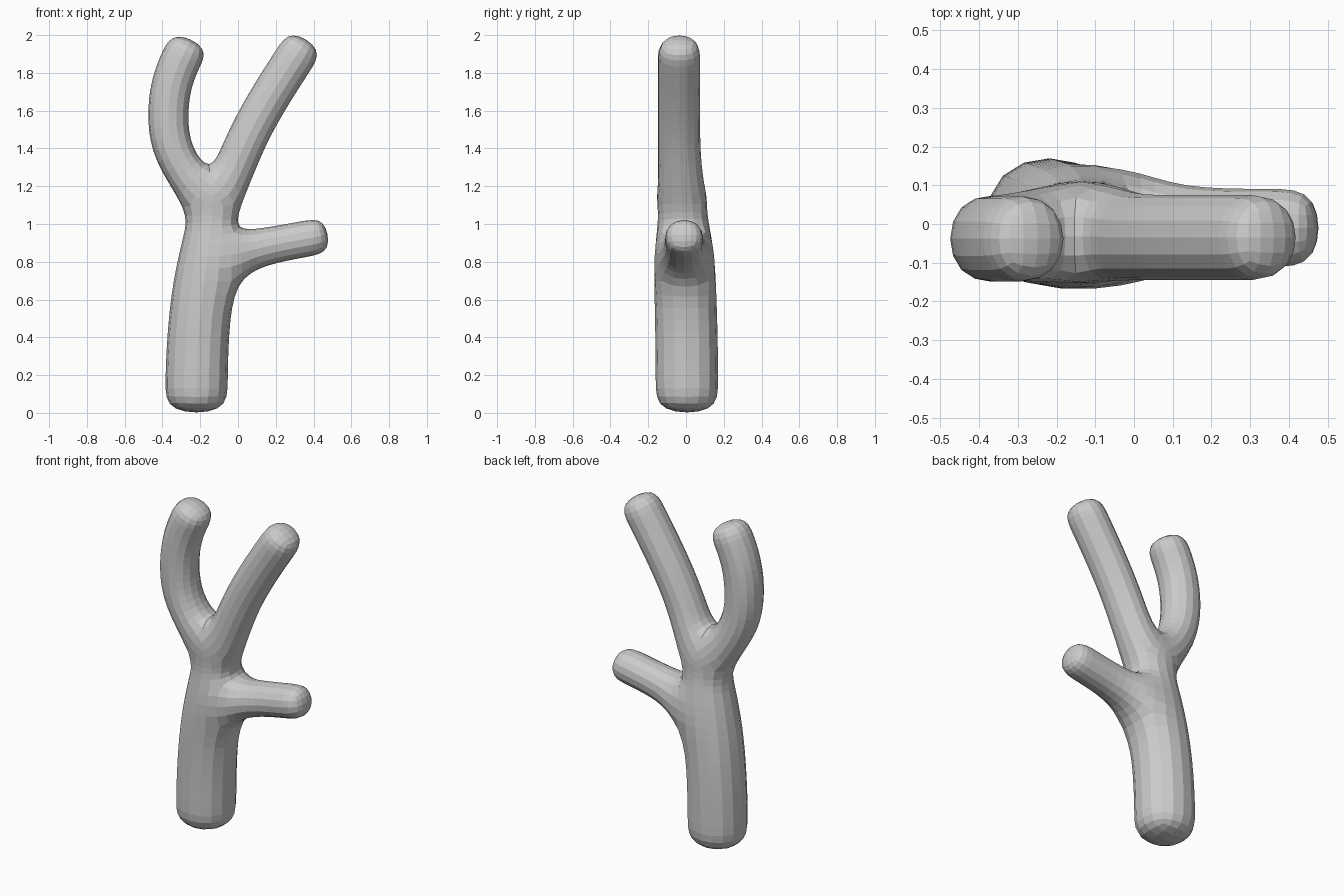
import bpy, bmesh
from mathutils import Vector

if "Cube" in bpy.data.objects:
    bpy.data.objects.remove(bpy.data.objects["Cube"])

bm = bmesh.new()


def post(x, z, y, h):
    """Front/back vertex pair of the control cage."""
    return bm.verts.new((x, y - h, z)), bm.verts.new((x, y + h, z))


def bridge(a, b, right_side=True):
    """Join two square sections, each a (left post, right post) pair."""
    (l0, r0), (l1, r1) = a, b
    bm.faces.new((l0[0], r0[0], r1[0], l1[0]))
    bm.faces.new((r0[1], l0[1], l1[1], r1[1]))
    bm.faces.new((l0[1], l0[0], l1[0], l1[1]))
    if right_side:
        bm.faces.new((r0[0], r0[1], r1[1], r1[0]))


def cap(s):
    l, r = s
    bm.faces.new((l[0], r[0], r[1], l[1]))


def limb(start, path, half, y, h):
    """Square tube from a start section along (x, z, dir_x, dir_z) stations."""
    prev = start
    for x, z, dx, dz in path:
        d = Vector((dx, dz)).normalized()
        nx, nz = -d.y * half, d.x * half
        cur = (post(x + nx, z + nz, y, h), post(x - nx, z - nz, y, h))
        bridge(prev, cur)
        prev = cur
    cap(prev)


# Trunk sections: left x, left z, right x, right z, y centre, half depth
trunk = [(post(xl, zl, y, h), post(xr, zr, y, h)) for xl, zl, xr, zr, y, h in (
    (-0.40, -0.012, -0.04, -0.012, 0.005, 0.18),
    (-0.40, 0.17, -0.04, 0.17, 0.005, 0.18),
    (-0.39, 0.42, -0.035, 0.42, 0.003, 0.18),
    (-0.36, 0.70, -0.005, 0.69, -0.005, 0.178),
    (-0.30, 0.94, 0.00, 0.98, -0.012, 0.155),
    (-0.27, 1.06, 0.015, 1.07, -0.018, 0.136))]
cap(trunk[0])
for i in range(5):
    bridge(trunk[i], trunk[i + 1], right_side=(i != 3))

# Fork hub
left, right = trunk[-1]
crotch = post(-0.15, 1.285, -0.03, 0.128)
for k in (0, 1):
    bm.faces.new((left[k], right[k], crotch[k]))

# Left curled branch, right straight branch, side arm
limb((left, crotch), ((-0.35, 1.37, -0.36, 1), (-0.376, 1.56, 0, 1),
                      (-0.358, 1.73, 0.2, 1), (-0.31, 1.86, 0.42, 1),
                      (-0.243, 1.985, 0.5, 1)), 0.117, -0.038, 0.121)
limb((crotch, right), ((0.015, 1.38, 0.4, 1), (0.085, 1.53, 0.5, 1),
                       (0.19, 1.71, 0.6, 1), (0.288, 1.86, 0.63, 1),
                       (0.368, 1.985, 0.63, 1)), 0.115, -0.035, 0.12)
limb((trunk[4][1], trunk[3][1]), ((0.12, 0.878, 1, 0.16), (0.35, 0.92, 1, 0.18),
                                  (0.485, 0.945, 1, 0.18)), 0.104, -0.01, 0.11)

bmesh.ops.recalc_face_normals(bm, faces=bm.faces)
mesh = bpy.data.meshes.new("branching_trunk")
bm.to_mesh(mesh)
bm.free()
obj = bpy.data.objects.new("branching_trunk", mesh)
bpy.context.collection.objects.link(obj)
sub = obj.modifiers.new("rounding", 'SUBSURF')
sub.levels = sub.render_levels = 2
